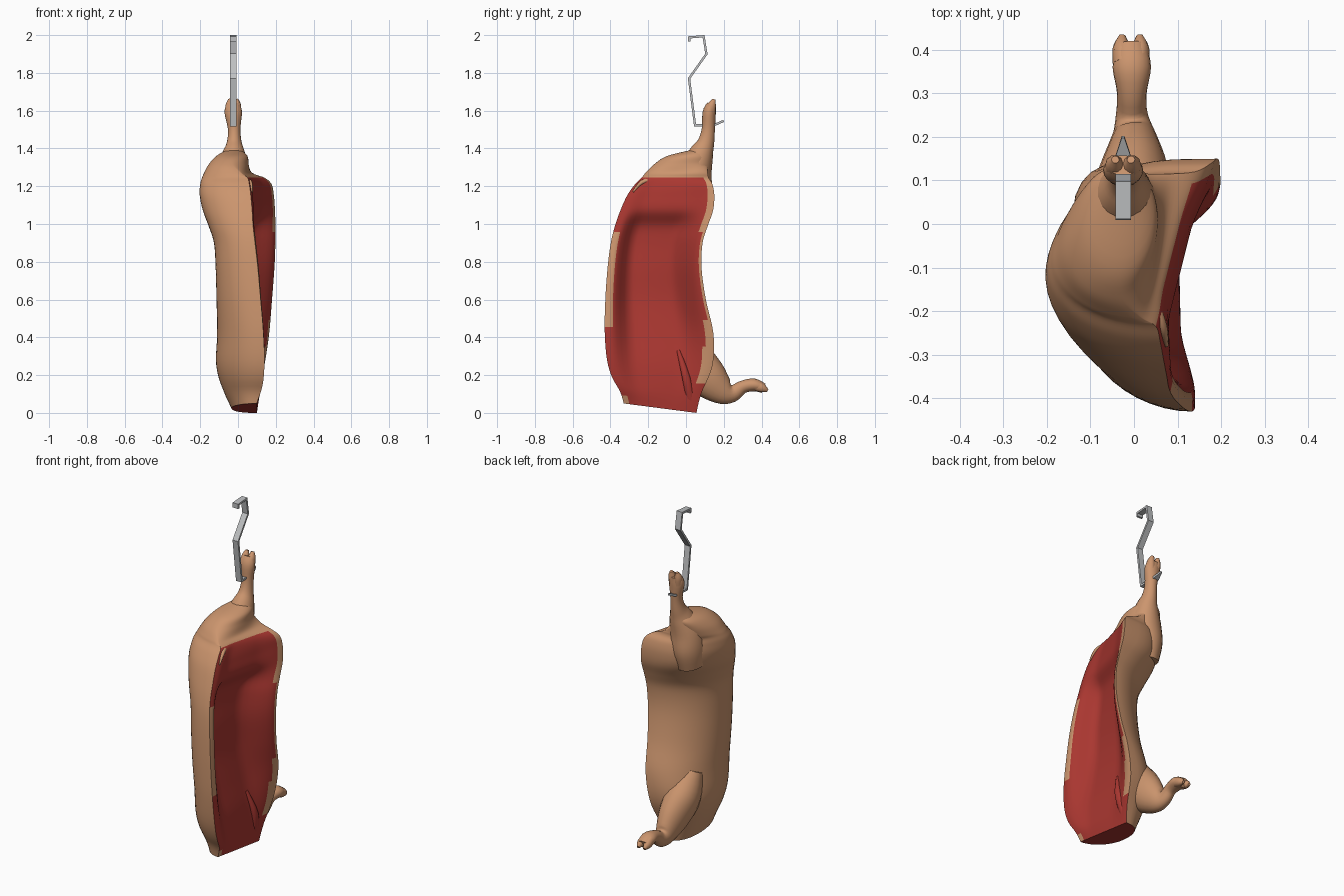
import bpy, bmesh, math
from mathutils import Vector

def material(name, rgb):
    m = bpy.data.materials.new(name)
    m.diffuse_color = (*rgb, 1)
    return m

SKIN = material("skin", (0.60, 0.30, 0.155))
MEAT = material("red meat", (0.40, 0.038, 0.03))
STEEL = material("steel", (0.52, 0.53, 0.54))

def finish(name, bm, mats, angle=50):
    bmesh.ops.recalc_face_normals(bm, faces=bm.faces[:])
    me = bpy.data.meshes.new(name)
    bm.to_mesh(me)
    bm.free()
    ob = bpy.data.objects.new(name, me)
    bpy.context.collection.objects.link(ob)
    for m in mats:
        me.materials.append(m)
    if angle:
        bpy.ops.object.select_all(action='DESELECT')
        ob.select_set(True)
        bpy.context.view_layer.objects.active = ob
        bpy.ops.object.shade_smooth_by_angle(angle=math.radians(angle))
    return ob

def spline(rows, steps):
    """Catmull-Rom through rows of numbers."""
    out = []
    for i in range(len(rows) - 1):
        a, b, c, d = (rows[min(max(i + k, 0), len(rows) - 1)] for k in (-1, 0, 1, 2))
        for s in range(steps):
            t = s / steps
            out.append([q + 0.5 * t * (r - p + t * (2*p - 5*q + 4*r - w + t * (3*(q - r) + w - p)))
                        for p, q, r, w in zip(a, b, c, d)])
    return out + [list(rows[-1])]

def smooth(a, b, v):
    v = min(max((v - a) / (b - a), 0), 1)
    return v * v * (3 - 2 * v)

def skin_rings(bm, rings):
    n = len(rings[0])
    return [(i, j, bm.faces.new((rings[i][j], rings[i][(j+1) % n], rings[i+1][(j+1) % n], rings[i+1][j])))
            for i in range(len(rings) - 1) for j in range(n)]

def tube(name, path, mat, steps=4, sides=16):
    """Oval tube along x,y,z,half width,half height rows."""
    rows = spline(path, steps)
    bm = bmesh.new()
    rings = []
    for i, r in enumerate(rows):
        p = Vector(r[:3])
        tan = (Vector(rows[min(i+1, len(rows)-1)][:3]) - Vector(rows[max(i-1, 0)][:3])).normalized()
        up = tan.cross(Vector((1, 0, 0))).normalized()
        side = up.cross(tan)
        rings.append([bm.verts.new(p + side * r[3] * math.cos(2*math.pi*k/sides)
                                   + up * r[4] * math.sin(2*math.pi*k/sides)) for k in range(sides)])
    skin_rings(bm, rings)
    bm.faces.new(rings[0])
    bm.faces.new(rings[-1])
    return finish(name, bm, [mat])

# Split body: z, back y, belly y, back-edge x, belly-edge x, outer x, cavity depth
sections = [
    (0.00, -0.33, 0.055, 0.10, 0.10, -0.035, 0.00),
    (0.10, -0.355, 0.08, 0.125, 0.115, -0.075, 0.015),
    (0.25, -0.412, 0.14, 0.14, 0.14, -0.115, 0.045),
    (0.42, -0.43, 0.145, 0.135, 0.165, -0.11, 0.085),
    (0.60, -0.427, 0.105, 0.12, 0.18, -0.112, 0.11),
    (0.77, -0.415, 0.082, 0.105, 0.193, -0.115, 0.11),
    (0.90, -0.398, 0.088, 0.09, 0.198, -0.122, 0.105),
    (0.99, -0.376, 0.115, 0.08, 0.198, -0.150, 0.085),
    (1.07, -0.348, 0.143, 0.075, 0.196, -0.180, 0.03),
    (1.15, -0.312, 0.15, 0.068, 0.19, -0.197, 0.02),
    (1.21, -0.27, 0.14, 0.06, 0.178, -0.195, 0.015),
    (1.245, -0.235, 0.12, 0.05, 0.14, -0.187, 0.005),
    (1.27, -0.215, 0.115, 0.015, 0.07, -0.178, -0.02),
    (1.315, -0.17, 0.118, -0.03, 0.0, -0.155, -0.07),
    (1.36, -0.10, 0.13, -0.03, -0.02, -0.115, -0.075),
    (1.392, 0.03, 0.12, -0.02, -0.02, -0.06, -0.035),
]
N = 28
bm = bmesh.new()
rings = []
for z, yb, yf, xb, xf, xo, d in spline(sections, 5):
    ring = []
    # the ham and shoulder are fuller on the belly side
    full = 1 - 0.45 * smooth(0.9, 1.12, z) - 0.25 * (1 - smooth(0.3, 0.55, z))
    for k in range(2 * N):
        outer = k <= N
        t = math.pi * (k if outer else 2 * N - k) / N
        u = (1 - math.cos(t)) / 2
        s = max(math.sin(t), 0)
        chord = xb + (xf - xb) * u
        if outer:
            x = chord - ((xb + xf) / 2 - xo) * s ** (full if u > 0.5 else 1) - 0.0
        elif d < 0:
            x = chord - d * s
        else:
            x = chord - d * smooth(0.05, 0.27, u) * smooth(0.02, 0.35, 1 - u)
        lift = 0.05 * (1 - u) * (1 - smooth(0, 0.2, z))
        ring.append(bm.verts.new((x, yb + (yf - yb) * u, z + lift)))
    rings.append(ring)
for i, j, f in skin_rings(bm, rings):
    if j < N:
        continue
    c = f.calc_center_median()
    u = (1 - math.cos(math.pi * (2 * N - j - 0.5) / N)) / 2
    back_rim = u < 0.085 and (0.46 < c.z < 0.95 or c.z < 0.09)
    belly_rim = c.z > 0.15 and u > (0.89 if c.z < 0.36 else 0.965 if 0.5 < c.z < 0.95 else 0.93)
    if c.z < 1.245 and not back_rim and not belly_rim:
        f.material_index = 1
bm.faces.new(rings[0]).material_index = 1
bm.faces.new(rings[-1])
finish("half_carcass", bm, [SKIN, MEAT])

# Hind leg rising out of the ham
tube("hind_leg", [
    (-0.05, 0.01, 1.08, 0.08, 0.10), (-0.045, 0.03, 1.18, 0.095, 0.108),
    (-0.035, 0.05, 1.28, 0.09, 0.088), (-0.022, 0.08, 1.37, 0.062, 0.066),
    (-0.02, 0.105, 1.43, 0.04, 0.045), (-0.02, 0.118, 1.50, 0.033, 0.035),
    (-0.025, 0.123, 1.59, 0.046, 0.035), (-0.025, 0.135, 1.635, 0.036, 0.024)], SKIN, sides=20)

# Front leg with shoulder
tube("front_leg", [
    (-0.02, -0.02, 0.42, 0.07, 0.06), (-0.01, 0.035, 0.29, 0.095, 0.105),
    (0.0, 0.115, 0.185, 0.08, 0.105), (0.0, 0.195, 0.115, 0.053, 0.072),
    (-0.005, 0.25, 0.105, 0.037, 0.046), (-0.005, 0.30, 0.137, 0.034, 0.034),
    (-0.005, 0.36, 0.148, 0.044, 0.034), (-0.007, 0.41, 0.13, 0.036, 0.026)], SKIN, sides=20)

# Cloven toes on both feet
for s in (-1, 1):
    tube("front_toe", [(-0.007 + s*0.016, 0.37, 0.145, 0.026, 0.03),
                       (-0.007 + s*0.021, 0.405, 0.131, 0.021, 0.024),
                       (-0.007 + s*0.02, 0.432, 0.118, 0.008, 0.009)], SKIN, sides=10)
    tube("hind_toe", [(-0.025 + s*0.016, 0.125, 1.59, 0.026, 0.032),
                      (-0.025 + s*0.02, 0.137, 1.63, 0.021, 0.023),
                      (-0.025 + s*0.018, 0.148, 1.66, 0.009, 0.009)], SKIN, sides=10)

# Tail stump on the rump and neck fold in the cavity
tube("tail", [(0.04, -0.17, 1.235, 0.014, 0.014), (0.065, -0.235, 1.22, 0.011, 0.011),
              (0.075, -0.28, 1.17, 0.004, 0.004)], SKIN, sides=10)
tube("neck_fold", [(0.08, -0.04, 0.33, 0.01, 0.01), (0.11, 0.0, 0.19, 0.018, 0.022),
                   (0.09, 0.03, 0.05, 0.015, 0.025)], MEAT, sides=10)

# Flat steel hook, pointed at the lower end
hook = [(0.017, 1.965), (0.017, 1.988), (0.093, 1.994), (0.108, 1.90), (0.016, 1.77),
        (0.048, 1.522), (0.155, 1.526), (0.20, 1.546)]
bm = bmesh.new()
rings = []
for i, p in enumerate(hook):
    v = Vector(p)
    a = (v - Vector(hook[i-1])).normalized() if i else None
    b = (Vector(hook[i+1]) - v).normalized() if i < len(hook) - 1 else None
    a, b = a or b, b or a
    tan = (a + b).normalized()
    nrm = Vector((-tan.y, tan.x)) * 0.006 / max(tan.dot(a), 0.5)
    w = 0.003 if i == len(hook) - 1 else 0.018
    rings.append([bm.verts.new((-0.025 + sx * w, v.x + sn * nrm.x, min(v.y + sn * nrm.y, 2.0)))
                  for sx, sn in ((-1, -1), (1, -1), (1, 1), (-1, 1))])
skin_rings(bm, rings)
bm.faces.new(rings[0])
bm.faces.new(rings[-1])
finish("hook", bm, [STEEL], angle=0)
